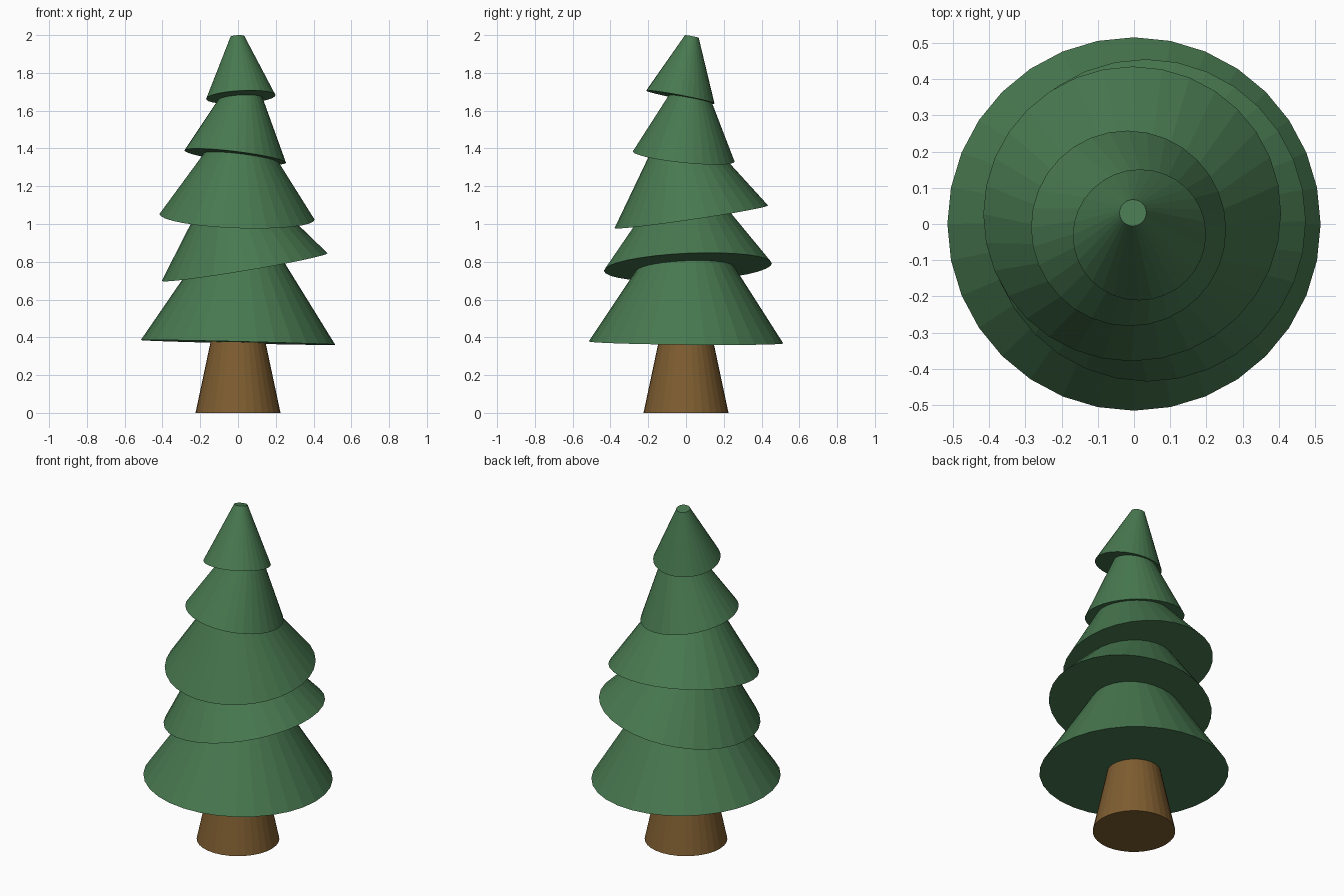
import bpy
from mathutils import Vector

if "Cube" in bpy.data.objects:
    bpy.data.objects.remove(bpy.data.objects["Cube"])


def material(name, color):
    m = bpy.data.materials.new(name)
    m.diffuse_color = color
    m.use_nodes = True
    m.node_tree.nodes["Principled BSDF"].inputs["Base Color"].default_value = m.diffuse_color
    return m


GREEN = material("needles", (0.065, 0.19, 0.08, 1))
BROWN = material("bark", (0.21, 0.11, 0.03, 1))


def frustum(name, base, slope, r1, r2, height, mat):
    """Capped cone on a base centre; slope = (dz/dx, dz/dy) of the base plane."""
    axis = Vector((-slope[0], -slope[1], 1)).normalized()
    bpy.ops.mesh.primitive_cone_add(vertices=32, radius1=r1, radius2=r2, depth=height)
    ob = bpy.context.object
    ob.name = name
    ob.location = Vector(base) + axis * height / 2
    ob.rotation_mode = 'QUATERNION'
    ob.rotation_quaternion = Vector((0, 0, 1)).rotation_difference(axis)
    ob.data.materials.append(mat)
    return ob


# Tapered trunk
frustum("trunk", (0, 0, 0), (0, 0), 0.225, 0.14, 0.40, BROWN)

# Tilted foliage tiers: base centre, base slope, bottom radius, top radius, height
tiers = [
    ((0.00, 0.00, 0.373), (-0.024, -0.01), 0.515, 0.215, 0.46),
    ((0.035, 0.01, 0.772), (0.167, 0.045), 0.445, 0.135, 0.42),
    ((-0.005, 0.028, 1.038), (-0.037, 0.148), 0.411, 0.142, 0.40),
    ((-0.015, -0.012, 1.357), (-0.123, -0.102), 0.271, 0.09, 0.36),
    ((0.015, -0.03, 1.672), (0.056, -0.19), 0.184, 0.037, 0.327),
]
for i, tier in enumerate(tiers, 1):
    frustum(f"foliage_tier_{i}", *tier, GREEN)
